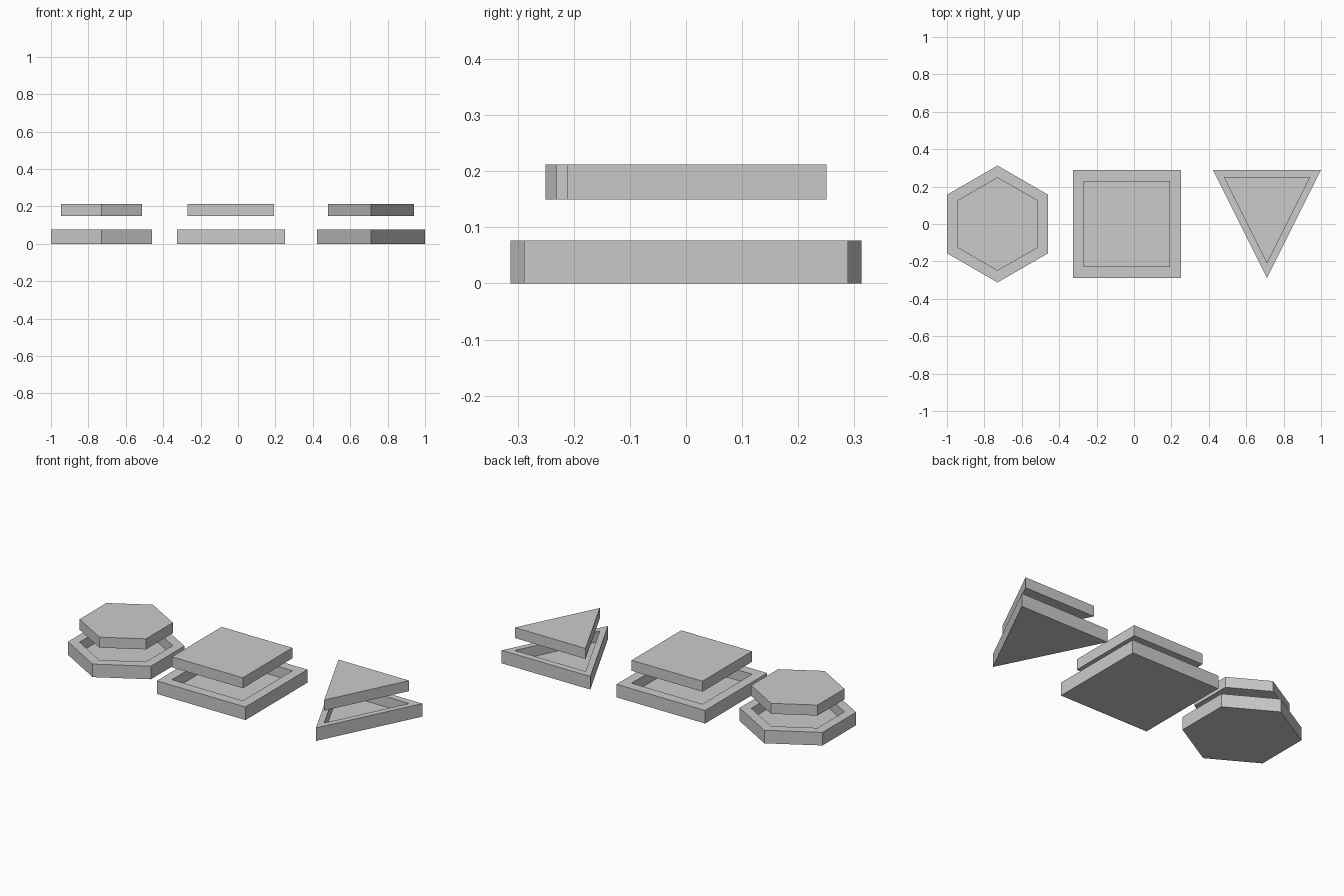
import bpy
import bmesh
from math import sin, cos, pi

if "Cube" in bpy.data.objects:
    bpy.data.objects.remove(bpy.data.objects["Cube"])

TRAY_H = 0.077                   # tray height
FLOOR = 0.0155                   # recess floor height
PIECE_Z0, PIECE_Z1 = 0.15, 0.212


def finish(name, bm):
    bmesh.ops.recalc_face_normals(bm, faces=bm.faces)
    mesh = bpy.data.meshes.new(name)
    bm.to_mesh(mesh)
    bm.free()
    obj = bpy.data.objects.new(name, mesh)
    bpy.context.collection.objects.link(obj)


def ring(bm, outline, z):
    return [bm.verts.new((x, y, z)) for x, y in outline]


def bridge(bm, a, b):
    for i in range(len(a)):
        j = (i + 1) % len(a)
        bm.faces.new((a[i], a[j], b[j], b[i]))


def loft(name, sections):
    """Capped solid skinned through successive (outline, z) rings."""
    bm = bmesh.new()
    rings = [ring(bm, o, z) for o, z in sections]
    for a, b in zip(rings, rings[1:]):
        bridge(bm, a, b)
    bm.faces.new(rings[0])
    bm.faces.new(rings[-1])
    finish(name, bm)


def hexagon(r, cx):
    return [(cx + r * cos(pi / 6 + i * pi / 3), r * sin(pi / 6 + i * pi / 3))
            for i in range(6)]


def square(h, cx):
    return [(cx - h, -h), (cx + h, -h), (cx + h, h), (cx - h, h)]


def triangle(h, cx, y0, y1):
    return [(cx, y0), (cx + h, y1), (cx - h, y1)]


# outer tray outline and matching piece / recess outline for each shape
shapes = {
    "hexagon": (hexagon(0.3125, -0.7295), hexagon(0.25, -0.7295)),
    "square": (square(0.289, -0.038), square(0.231, -0.038)),
    "triangle": (triangle(0.289, 0.711, -0.289, 0.289),
                 triangle(0.231, 0.711, -0.212, 0.25)),
}

for name, (outer, inner) in shapes.items():
    # tray: outside wall, rim, recess wall, recess floor
    loft(name + "_tray", [(outer, 0), (outer, TRAY_H), (inner, TRAY_H), (inner, FLOOR)])
    # loose piece hovering above its recess
    loft(name + "_piece", [(inner, PIECE_Z0), (inner, PIECE_Z1)])
